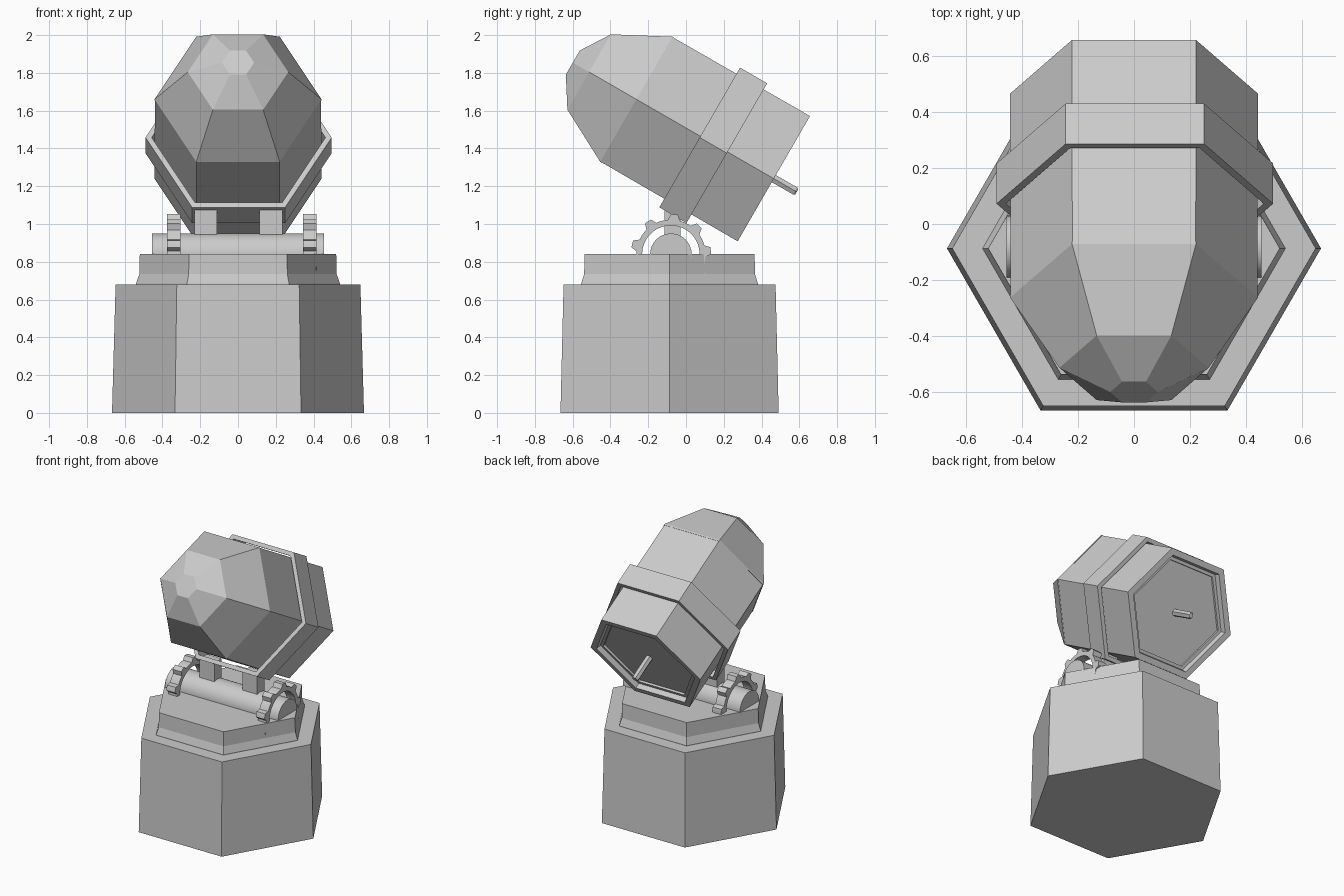
import bpy, bmesh
from math import cos, sin, pi, radians
from mathutils import Matrix

if "Cube" in bpy.data.objects:
    bpy.data.objects.remove(bpy.data.objects["Cube"])


def finish(name, bm, matrix):
    bmesh.ops.recalc_face_normals(bm, faces=bm.faces)
    me = bpy.data.meshes.new(name)
    bm.to_mesh(me)
    bm.free()
    ob = bpy.data.objects.new(name, me)
    ob.matrix_world = matrix
    bpy.context.collection.objects.link(ob)
    return ob


def loft(name, profile, matrix, sides=6, closed=False):
    """Stack of regular polygons from (height, radius) pairs; closed makes a ring."""
    bm = bmesh.new()
    rings = [[bm.verts.new((r * cos(2 * pi * i / sides), r * sin(2 * pi * i / sides), h))
              for i in range(sides)] for h, r in profile]
    pairs = list(zip(rings, rings[1:]))
    if closed:
        pairs.append((rings[-1], rings[0]))
    else:
        bm.faces.new(rings[0])
        bm.faces.new(rings[-1])
    for a, b in pairs:
        for i in range(sides):
            j = (i + 1) % sides
            bm.faces.new((a[i], a[j], b[j], b[i]))
    return finish(name, bm, matrix)


def gear(name, x, width):
    """Toothed ring turning about the x axis."""
    bm = bmesh.new()
    steps, loops = 72, []
    for side in (-width / 2, width / 2):
        for outer in ((False, True) if side < 0 else (True, False)):
            loop = []
            for i in range(steps):
                deg = i * 360 / steps
                tooth = abs((deg - 85 + 20) % 40 - 20) < 9
                r = (0.212 if tooth else 0.183) if outer else 0.152
                a = radians(deg)
                loop.append(bm.verts.new((side, r * cos(a), r * sin(a))))
            loops.append(loop)
    for k in range(4):
        a, b = loops[k], loops[(k + 1) % 4]
        for i in range(steps):
            j = (i + 1) % steps
            bm.faces.new((a[i], a[j], b[j], b[i]))
    return finish(name, bm, Matrix.Translation((x, -0.08, 0.84)))


def box(name, lo, hi):
    bm = bmesh.new()
    bmesh.ops.create_cube(bm, size=1)
    size = [b - a for a, b in zip(lo, hi)]
    mid = [(a + b) / 2 for a, b in zip(lo, hi)]
    bmesh.ops.scale(bm, vec=size, verts=bm.verts)
    return finish(name, bm, Matrix.Translation(mid))


# Hexagonal pedestal and stepped top plate
ground = Matrix.Translation((0, -0.087, 0))
loft("pedestal", [(0, 0.667), (0.68, 0.648)], ground)
loft("top_plate", [(0.67, 0.54), (0.685, 0.54), (0.735, 0.522), (0.84, 0.52)], ground)

# Axle with toothed rings and two brackets
axle = loft("axle", [(-0.455, 0.11), (0.455, 0.11)],
            Matrix.Translation((0, -0.08, 0.84)) @ Matrix.Rotation(pi / 2, 4, 'Y'), 32)
bpy.context.view_layer.objects.active = axle
axle.select_set(True)
bpy.ops.object.shade_smooth_by_angle(angle=radians(30))
gear("left_gear_ring", -0.34, 0.07)
gear("right_gear_ring", 0.38, 0.07)
box("left_bracket", (-0.23, -0.115, 0.92), (-0.11, -0.03, 1.08))
box("right_bracket", (0.115, -0.115, 0.92), (0.235, -0.03, 1.08))

# Tilted head: local z runs from the back face to the nose
head = Matrix.Translation((0, 0.465, 1.24)) @ Matrix.Rotation(radians(60), 4, 'X')
loft("head_housing", [(0.05, 0.36), (0.035, 0.36), (0.035, 0.385), (0, 0.395),
                      (0, 0.442), (0.837, 0.44)], head)
loft("faceted_nose", [(0.83, 0.442), (0.84, 0.442), (1.129, 0.266), (1.229, 0.085)], head)
loft("collar", [(0.283, 0.46), (0.283, 0.493), (0.449, 0.493), (0.449, 0.46)],
     head @ Matrix.Translation((0.003, -0.0075, 0)), closed=True)
loft("rear_pin", [(-0.14, 0.018), (-0.13, 0.025), (0.06, 0.025)], head)
